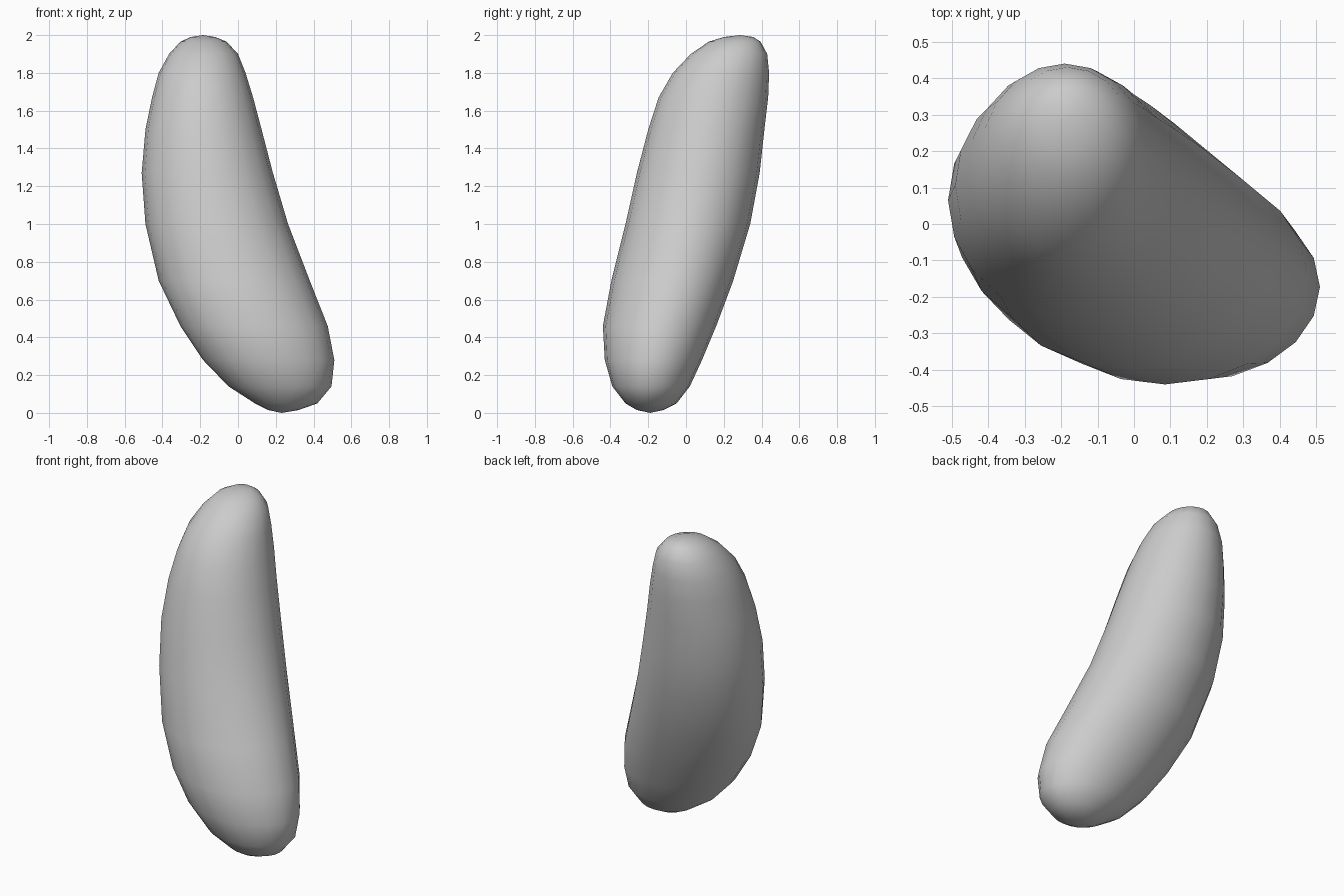
import bpy, bmesh
from math import sin, cos, pi

if "Cube" in bpy.data.objects:
    bpy.data.objects.remove(bpy.data.objects["Cube"])

# Horizontal slices of the bean: z, x min, x max, y min, y max
SLICES = [
    (0.015, 0.16, 0.32, -0.26, -0.12),
    (0.05, 0.09, 0.42, -0.32, -0.05),
    (0.14, -0.05, 0.495, -0.39, 0.02),
    (0.28, -0.185, 0.51, -0.43, 0.085),
    (0.46, -0.305, 0.475, -0.44, 0.16),
    (0.70, -0.42, 0.38, -0.395, 0.25),
    (1.00, -0.49, 0.265, -0.32, 0.34),
    (1.27, -0.51, 0.185, -0.26, 0.39),
    (1.50, -0.49, 0.125, -0.20, 0.415),
    (1.67, -0.455, 0.08, -0.145, 0.435),
    (1.80, -0.42, 0.04, -0.07, 0.44),
    (1.90, -0.365, 0.0, 0.025, 0.43),
    (1.965, -0.305, -0.06, 0.12, 0.395),
    (1.99, -0.25, -0.12, 0.2, 0.355),
]
SIDES = 20

bm = bmesh.new()

# Skin of elliptical rings
rings = []
for z, x0, x1, y0, y1 in SLICES:
    rings.append([bm.verts.new(((x0 + x1) / 2 + (x1 - x0) / 2 * cos(2 * pi * i / SIDES),
                                (y0 + y1) / 2 + (y1 - y0) / 2 * sin(2 * pi * i / SIDES), z))
                  for i in range(SIDES)])
for lower, upper in zip(rings, rings[1:]):
    for i in range(SIDES):
        j = (i + 1) % SIDES
        bm.faces.new((lower[i], lower[j], upper[j], upper[i]))

# Rounded tips
bottom = bm.verts.new((0.23, -0.19, 0.0))
top = bm.verts.new((-0.185, 0.285, 2.0))
for i in range(SIDES):
    j = (i + 1) % SIDES
    bm.faces.new((bottom, rings[0][j], rings[0][i]))
    bm.faces.new((top, rings[-1][i], rings[-1][j]))

bmesh.ops.recalc_face_normals(bm, faces=bm.faces)
for f in bm.faces:
    f.smooth = True

mesh = bpy.data.meshes.new("bean_body")
bm.to_mesh(mesh)
bm.free()
bpy.context.collection.objects.link(bpy.data.objects.new("bean_body", mesh))
